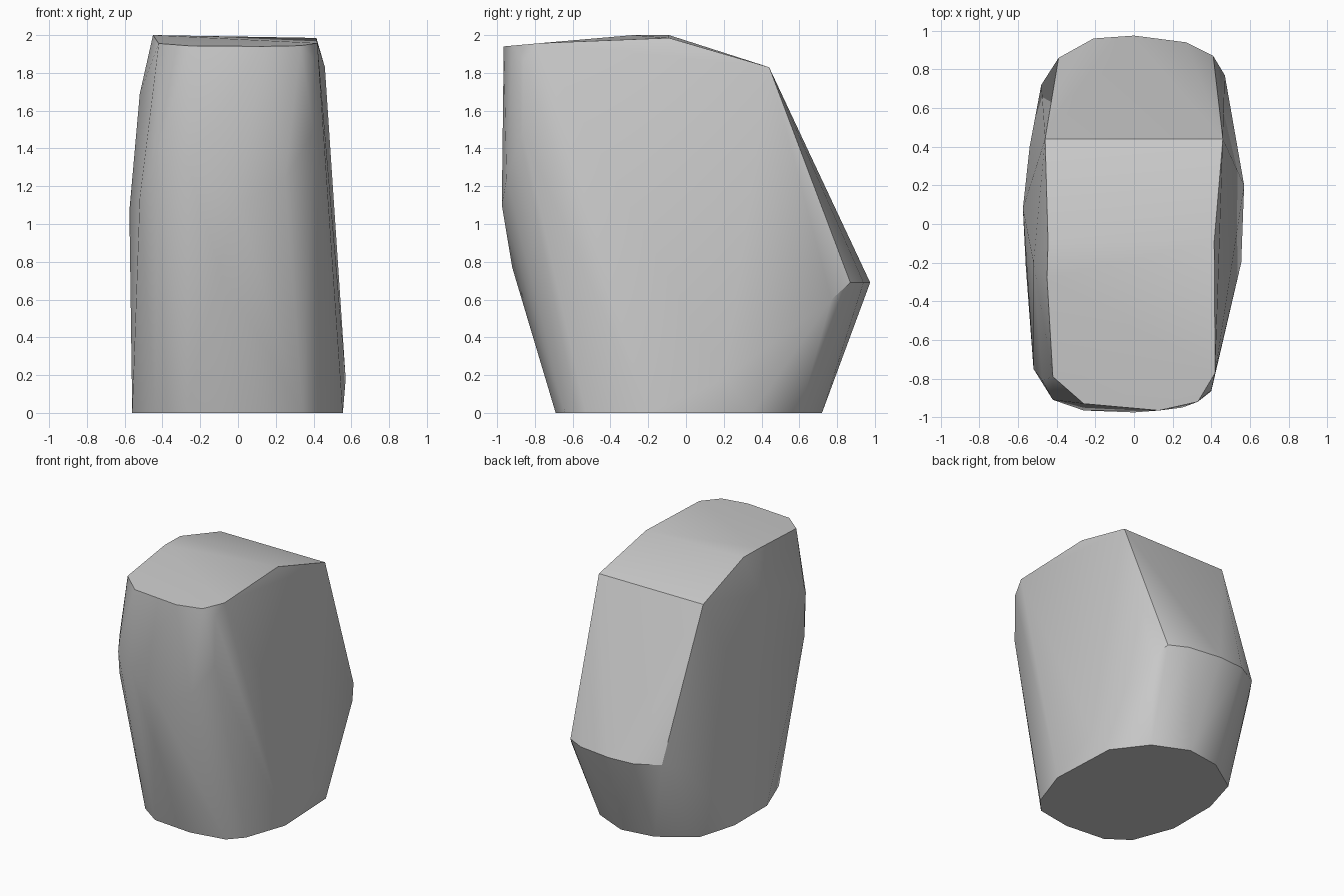
import bpy
import bmesh

# Remove the default cube if the scene has it
default_cube = bpy.data.objects.get("Cube")
if default_cube:
    bpy.data.objects.remove(default_cube, do_unlink=True)


def flat_material(name, colour):
    """Plain material with the same viewport and shader colour."""
    material = bpy.data.materials.new(name)
    material.use_nodes = True
    material.diffuse_color = colour
    shader = material.node_tree.nodes["Principled BSDF"]
    shader.inputs["Base Color"].default_value = colour
    return material


def level(outline, height):
    """Lift a flat outline to one height."""
    return [(x, y, height) for x, y in outline]


def crown_height(y):
    """The crown is highest in the middle and tips down to the front."""
    return min(2.0, 2.0 + 0.09 * (y + 0.3))


def hull_object(name, points, material):
    """Wrap a tight convex skin around the points."""
    bm = bmesh.new()
    for point in points:
        bm.verts.new(point)
    result = bmesh.ops.convex_hull(bm, input=bm.verts)
    loose = set(result["geom_interior"]) | set(result["geom_unused"])
    spare = [item for item in loose if isinstance(item, bmesh.types.BMVert)]
    bmesh.ops.delete(bm, geom=spare, context="VERTS")
    bmesh.ops.recalc_face_normals(bm, faces=bm.faces)
    mesh = bpy.data.meshes.new(name)
    bm.to_mesh(mesh)
    bm.free()
    mesh.materials.append(material)
    obj = bpy.data.objects.new(name, mesh)
    bpy.context.collection.objects.link(obj)
    return obj


# Flat foot the stone stands on
foot = level([
    (0.44, -0.53), (0.555, -0.2), (0.53, 0.35), (0.34, 0.6), (0.07, 0.72),
    (-0.2, 0.68), (-0.47, 0.5), (-0.56, 0.19), (-0.56, -0.22),
    (-0.44, -0.54), (-0.27, -0.66), (0.06, -0.69), (0.34, -0.64),
], 0.0)

# Bulging ridge low on the back
back_ridge = level([
    (0.41, 0.87), (0.27, 0.94), (0.0, 0.975), (-0.21, 0.96), (-0.39, 0.86),
], 0.69)

# Straight edge between the back slope and the crown
shoulder = level([(-0.46, 0.44), (0.46, 0.44)], 1.83)

# Rim of the crown
crown_outline = [
    (-0.445, -0.09), (-0.45, -0.28), (-0.42, -0.79), (-0.26, -0.93),
    (0.13, -0.965), (0.33, -0.92), (0.42, -0.77),
]
crown = [(x, y, crown_height(y)) for x, y in crown_outline]
crown.append((0.415, -0.09, 1.985))

# Rounded front swelling
front = [
    (-0.42, -0.91, 1.4), (-0.26, -0.965, 1.3), (0.0, -0.975, 1.1),
    (0.25, -0.95, 1.24), (-0.1, -0.92, 0.77), (0.4, -0.86, 1.87),
    (0.4, -0.865, 1.49), (-0.475, -0.81, 1.5), (-0.52, -0.75, 1.14),
]

# Gentle swelling of both flanks
flanks = [
    (-0.575, 0.08, 1.07), (-0.52, -0.2, 1.69), (-0.54, 0.4, 0.8),
    (-0.48, 0.72, 0.65), (0.57, 0.2, 0.18), (0.47, 0.77, 0.6),
]

stone_grey = flat_material("stone grey", (0.6, 0.6, 0.6, 1.0))
stone = hull_object(
    "stone", foot + back_ridge + shoulder + crown + front + flanks, stone_grey)

# Soft facets with crisp main edges
bpy.ops.object.select_all(action="DESELECT")
stone.select_set(True)
bpy.context.view_layer.objects.active = stone
bpy.ops.object.shade_smooth_by_angle()
